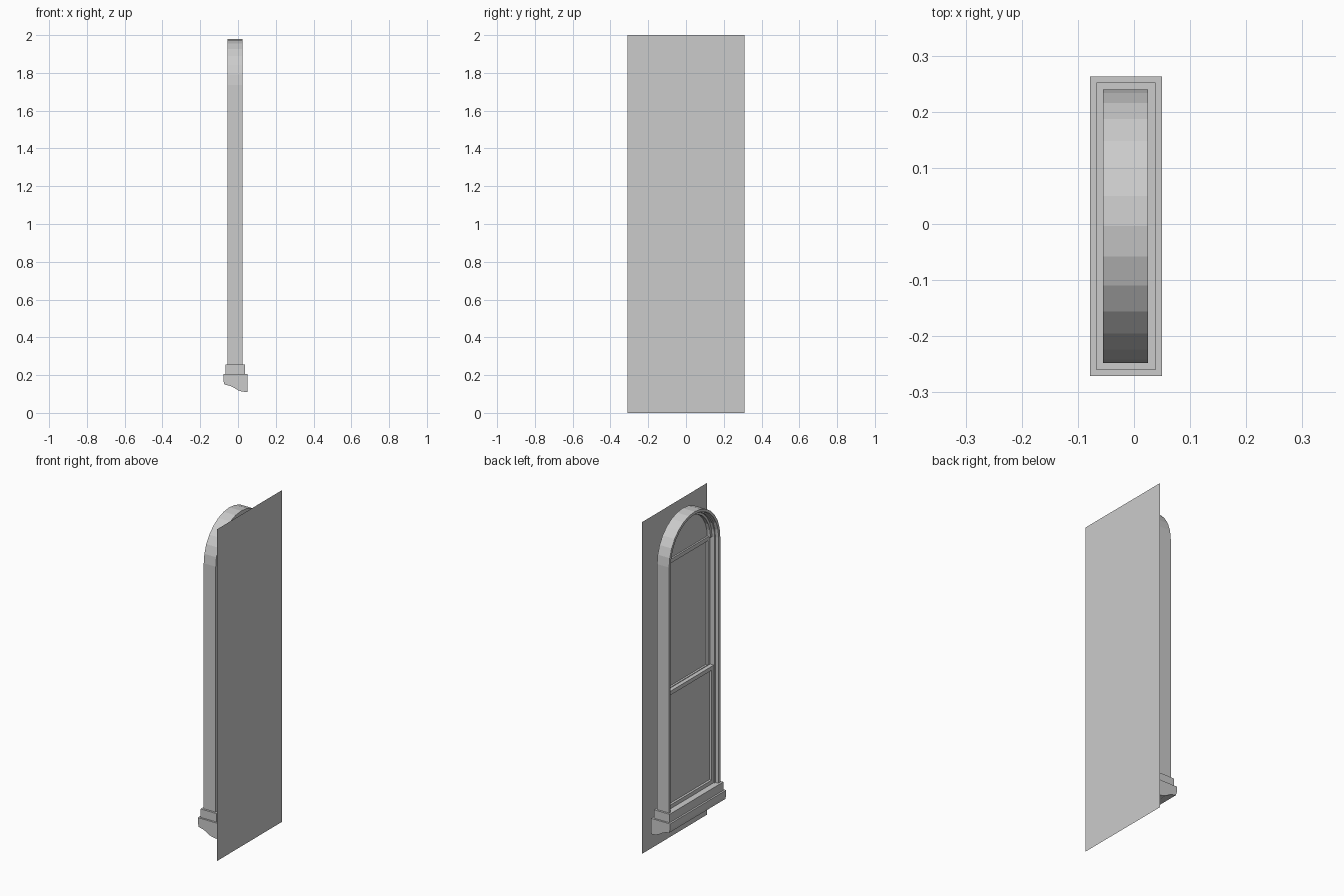
import bpy, bmesh, math

if "Cube" in bpy.data.objects:
    bpy.data.objects.remove(bpy.data.objects["Cube"])

YC = -0.004      # window centre line
R = 0.244        # outer arch radius
SPRING = 1.736   # height where the arch begins
BASE = 0.25      # bottom of the jambs
SEG = 14         # sides of the half-round arch


def finish(name, bm):
    bmesh.ops.recalc_face_normals(bm, faces=bm.faces)
    me = bpy.data.meshes.new(name)
    bm.to_mesh(me)
    bm.free()
    ob = bpy.data.objects.new(name, me)
    bpy.context.collection.objects.link(ob)
    return ob


def arch_line(r, base):
    pts = [(YC + r, base)]
    for i in range(SEG + 1):
        a = math.pi * i / SEG
        pts.append((YC + r * math.cos(a), SPRING + r * math.sin(a)))
    if base >= SPRING:
        return pts[1:]
    return pts + [(YC - r, base)]


def sweep(name, loops, closed):
    """Bridge matching (x, line) sections into a solid band."""
    bm = bmesh.new()
    rows = [[bm.verts.new((x, y, z)) for y, z in line] for x, line in loops]
    n, m = len(rows[0]), len(rows)
    for k in range(m):
        a, b = rows[k], rows[(k + 1) % m]
        for i in range(n if closed else n - 1):
            j = (i + 1) % n
            bm.faces.new((a[i], a[j], b[j], b[i]))
    if not closed:
        bm.faces.new([r[0] for r in rows])
        bm.faces.new([r[-1] for r in rows])
    return finish(name, bm)


def rect(hw, z0, z1):
    return [(YC - hw, z0), (YC + hw, z0), (YC + hw, z1), (YC - hw, z1)]


def sash(name, hw, z0, z1, w, x0, x1):
    inner, outer = rect(hw - w, z0 + w, z1 - w), rect(hw, z0, z1)
    return sweep(name, [(x0, outer), (x0, inner), (x1, inner), (x1, outer)], True)


def panel(name, x, pts):
    bm = bmesh.new()
    bm.faces.new([bm.verts.new((x, y, z)) for y, z in pts])
    return finish(name, bm)


def extrude_y(name, profile, y0, y1):
    bm = bmesh.new()
    f = bm.faces.new([bm.verts.new((x, y0, z)) for x, z in profile])
    ret = bmesh.ops.extrude_face_region(bm, geom=[f])
    vs = [v for v in ret["geom"] if isinstance(v, bmesh.types.BMVert)]
    bmesh.ops.translate(bm, verts=vs, vec=(0, y1 - y0, 0))
    return finish(name, bm)


# backing sheet behind the window
panel("backing_sheet", 0.078, [(-0.31, 0), (0.31, 0), (0.31, 2), (-0.31, 2)])

# arched casing with a stepped inner edge
sections = [(-0.055, R), (-0.055, R - 0.016), (-0.036, R - 0.019),
            (-0.036, R - 0.026), (0.025, R - 0.026), (0.025, R)]
sweep("arched_casing", [(x, arch_line(r, BASE)) for x, r in sections], False)

# moulding inside the arch head
sections = [(-0.018, R - 0.024), (-0.018, R - 0.04), (0.012, R - 0.04), (0.012, R - 0.024)]
sweep("arch_moulding", [(x, arch_line(r, SPRING)) for x, r in sections], False)

# sliding sashes, the lower one further forward
hw = R - 0.024
sash("upper_sash", hw, 0.945, 1.74, 0.024, -0.006, 0.016)
sash("lower_sash", hw, 0.255, 0.965, 0.024, -0.03, -0.006)

# glass panes
panel("arch_glass", 0.004, arch_line(hw, SPRING))
panel("upper_glass", 0.006, rect(hw - 0.02, 0.96, 1.72))
panel("lower_glass", -0.016, rect(hw - 0.02, 0.27, 0.945))

# sill: moulded ledge and the block on top of it
ledge = [(-0.078, 0.205), (-0.078, 0.172), (-0.072, 0.15), (-0.045, 0.144),
         (-0.022, 0.134), (0.0, 0.12), (0.02, 0.113), (0.05, 0.11), (0.05, 0.205)]
extrude_y("sill_ledge", ledge, -0.271, 0.263)
block = [(-0.067, 0.205), (-0.067, 0.256), (0.038, 0.256), (0.038, 0.205)]
extrude_y("sill_block", block, -0.26, 0.252)
